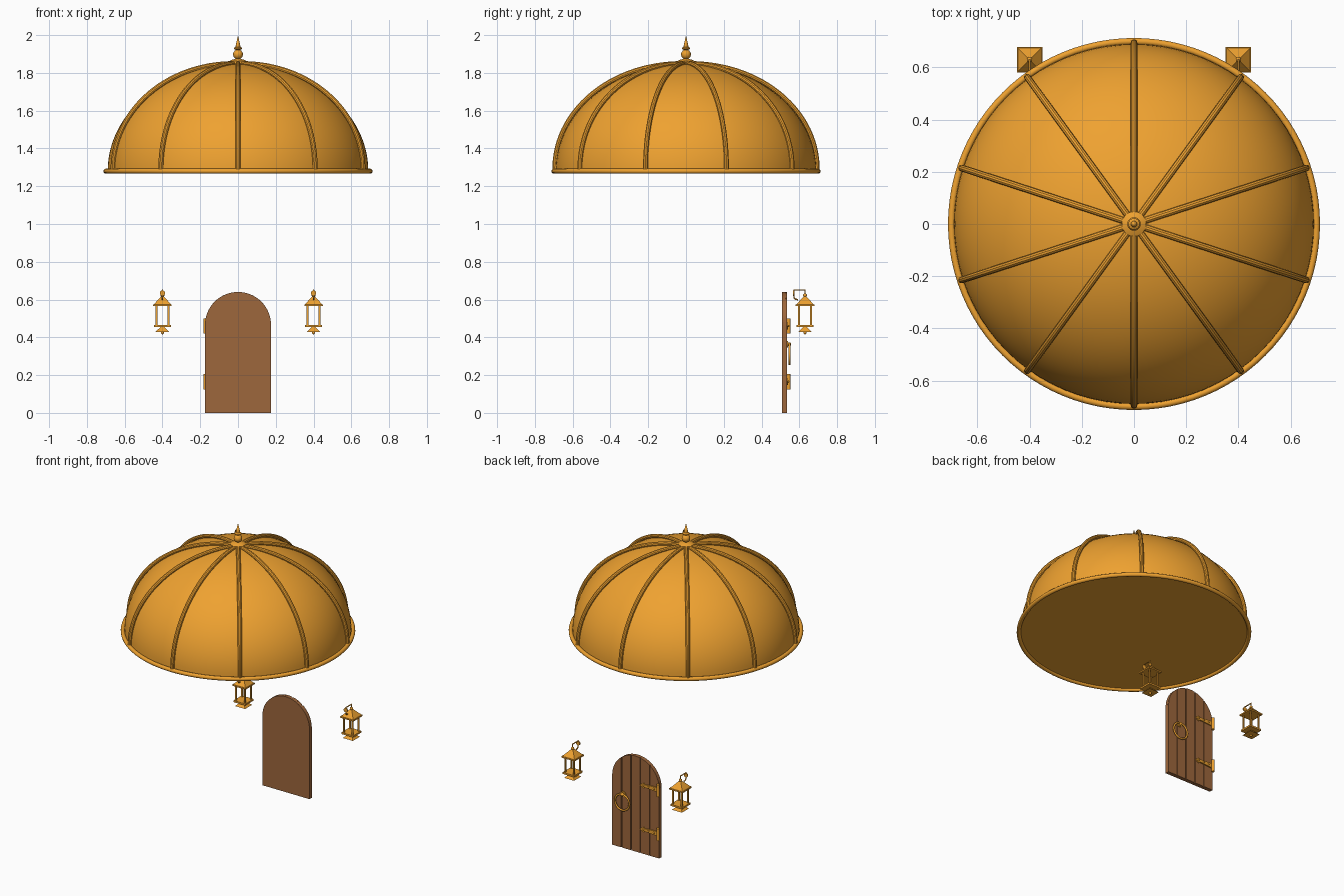
import bpy, bmesh
from math import sin, cos, pi, sqrt, radians

if "Cube" in bpy.data.objects:
    bpy.data.objects.remove(bpy.data.objects["Cube"])


def material(name, rgb):
    m = bpy.data.materials.new(name)
    m.diffuse_color = (*rgb, 1)
    m.use_nodes = True
    m.node_tree.nodes["Principled BSDF"].inputs["Base Color"].default_value = m.diffuse_color
    return m


GOLD = material("gold", (0.86, 0.36, 0.03))
WOOD = material("wood", (0.34, 0.135, 0.045))


def finish(ob, name, mat, smooth=True):
    ob.name = name
    ob.data.materials.append(mat)
    if smooth:
        bpy.ops.object.select_all(action='DESELECT')
        ob.select_set(True)
        bpy.context.view_layer.objects.active = ob
        bpy.ops.object.shade_smooth_by_angle(angle=radians(35))
    return ob


def from_bmesh(name, bm, mat, smooth=True):
    bmesh.ops.remove_doubles(bm, verts=bm.verts, dist=1e-5)
    bmesh.ops.recalc_face_normals(bm, faces=bm.faces)
    me = bpy.data.meshes.new(name)
    bm.to_mesh(me)
    bm.free()
    ob = bpy.data.objects.new(name, me)
    bpy.context.collection.objects.link(ob)
    return finish(ob, name, mat, smooth)


def lathe(name, profile, mat, steps=80):
    bm = bmesh.new()
    vs = [bm.verts.new((r, 0, z)) for r, z in profile]
    es = [bm.edges.new(p) for p in zip(vs, vs[1:])]
    bmesh.ops.spin(bm, geom=vs + es, axis=(0, 0, 1), cent=(0, 0, 0), angle=2 * pi, steps=steps)
    return from_bmesh(name, bm, mat)


def plate(name, outline, y0, y1, mat):
    """Extrude an x-z outline along y."""
    bm = bmesh.new()
    f = bm.faces.new([bm.verts.new((x, y0, z)) for x, z in outline])
    r = bmesh.ops.extrude_face_region(bm, geom=[f])
    bmesh.ops.translate(bm, vec=(0, y1 - y0, 0),
                        verts=[v for v in r['geom'] if isinstance(v, bmesh.types.BMVert)])
    return from_bmesh(name, bm, mat, False)


def tube(name, pts, radius, mat, res=3):
    cu = bpy.data.curves.new(name, 'CURVE')
    cu.dimensions = '3D'
    cu.bevel_depth, cu.bevel_resolution, cu.use_fill_caps = radius, res, True
    sp = cu.splines.new('POLY')
    sp.points.add(len(pts) - 1)
    for p, co in zip(sp.points, pts):
        p.co = (*co, 1)
    ob = bpy.data.objects.new(name, cu)
    bpy.context.collection.objects.link(ob)
    bpy.ops.object.select_all(action='DESELECT')
    ob.select_set(True)
    bpy.context.view_layer.objects.active = ob
    bpy.ops.object.convert(target='MESH')
    return finish(bpy.context.object, name, mat)


def box(name, c, size, mat):
    bpy.ops.mesh.primitive_cube_add(size=1, location=c)
    ob = bpy.context.object
    ob.scale = size
    return finish(ob, name, mat, False)


def ball(name, c, r, mat):
    bpy.ops.mesh.primitive_uv_sphere_add(segments=20, ring_count=12, radius=r, location=c)
    return finish(bpy.context.object, name, mat)


def pyramid(name, x, y, z0, z1, h0, h1, mat):
    bpy.ops.mesh.primitive_cone_add(vertices=4, radius1=h0 * sqrt(2), radius2=h1 * sqrt(2), depth=z1 - z0,
                                    location=(x, y, (z0 + z1) / 2), rotation=(0, 0, pi / 4))
    return finish(bpy.context.object, name, mat, False)


def cylinder(name, c, r, depth, mat, rot=(0, 0, 0)):
    bpy.ops.mesh.primitive_cylinder_add(vertices=20, radius=r, depth=depth, location=c, rotation=rot)
    return finish(bpy.context.object, name, mat)


def torus(name, c, major, minor, mat, rot=(0, 0, 0), segs=48):
    bpy.ops.mesh.primitive_torus_add(major_radius=major, minor_radius=minor, major_segments=segs,
                                     minor_segments=12, location=c, rotation=rot)
    return finish(bpy.context.object, name, mat)


# Dome with closed underside, rim and ten ribs
Z = 1.28
arc = [i * pi / 2 / 28 for i in range(29)]
lathe("dome", [(0, Z)] + [(0.69 * cos(t), Z + 0.567 * sin(t)) for t in arc[:-1]] + [(0, Z + 0.567)], GOLD)
torus("dome_rim", (0, 0, Z), 0.70, 0.013, GOLD, segs=96)
for k in range(10):
    a = pi / 2 + k * pi / 5
    pts = []
    for t in arc[:-1]:
        s = 0.008 * sin(2 * t)
        r = 0.695 * cos(t) + s * cos(t)
        pts.append((r * cos(a), r * sin(a), Z + 0.57 * sin(t) + s * sin(t)))
    tube("dome_rib", pts, 0.013, GOLD)

# Finial: collar, ball, disc and spike
lathe("finial_collar", [(0, 1.84), (0.047, 1.84), (0.047, 1.862), (0.03, 1.87), (0.012, 1.875), (0, 1.875)], GOLD, 32)
ball("finial_ball", (0, 0, 1.898), 0.026, GOLD)
lathe("finial_spike", [(0, 1.92), (0.01, 1.92), (0.022, 1.927), (0.022, 1.932), (0.012, 1.938),
                       (0.012, 1.945), (0, 2.0)], GOLD, 24)

# Arched door: backing slab and five planks on the outer (+y) side
R, ZC = 0.175, 0.465


def top(x):
    return ZC + sqrt(max(0, R * R - x * x))


plate("door_slab", [(-R, 0), (R, 0)] + [(R * cos(i * pi / 32), ZC + R * sin(i * pi / 32)) for i in range(33)],
      0.508, 0.527, WOOD)
for k in range(5):
    x0, x1 = -R + 0.07 * k + 0.003 * (k > 0), -R + 0.07 * (k + 1) - 0.003 * (k < 4)
    crown = [(x1 + (x0 - x1) * i / 10, top(x1 + (x0 - x1) * i / 10)) for i in range(11)]
    plate("door_plank", [(x0, 0), (x1, 0)] + crown, 0.526, 0.534, WOOD)

# Strap hinges on the -x edge
for z in (0.165, 0.46):
    cylinder("hinge_barrel", (-0.172, 0.543, z), 0.010, 0.08, GOLD)
    plate("hinge_strap", [(-0.17, z - 0.016), (-0.07, z - 0.009), (-0.062, z - 0.018), (-0.035, z),
                          (-0.062, z + 0.018), (-0.07, z + 0.009), (-0.17, z + 0.016)], 0.533, 0.541, GOLD)
    for x in (-0.14, -0.1, -0.06):
        ball("hinge_stud", (x, 0.541, z), 0.006, GOLD)

# Ring handle
torus("handle_ring", (0.09, 0.548, 0.312), 0.053, 0.006, GOLD, (pi / 2, 0, 0))
cylinder("handle_plate", (0.09, 0.536, 0.363), 0.018, 0.007, GOLD, (pi / 2, 0, 0))
ball("handle_knob", (0.09, 0.546, 0.363), 0.011, GOLD)

# Two lanterns hanging from hooked brackets
Y = 0.63
for x in (-0.40, 0.40):
    box("lantern_base", (x, Y, 0.461), (0.088, 0.088, 0.011), GOLD)
    pyramid("lantern_foot", x, Y, 0.428, 0.457, 0.037, 0.008, GOLD)
    ball("lantern_drop", (x, Y, 0.424), 0.008, GOLD)
    for sx in (-1, 1):
        for sy in (-1, 1):
            box("lantern_post", (x + sx * 0.032, Y + sy * 0.032, 0.516), (0.009, 0.009, 0.104), GOLD)
    box("lantern_eave", (x, Y, 0.570), (0.098, 0.098, 0.009), GOLD)
    pyramid("lantern_roof", x, Y, 0.574, 0.616, 0.046, 0.008, GOLD)
    ball("lantern_knob", (x, Y, 0.622), 0.010, GOLD)
    tube("lantern_hook", [(x, 0.592, 0.600), (x, 0.580, 0.601), (x, 0.572, 0.610), (x, 0.571, 0.650),
                          (x, 0.630, 0.650), (x, 0.630, 0.618)], 0.004, GOLD, 2)
    cylinder("bracket_plate", (x, 0.571, 0.634), 0.014, 0.007, GOLD, (pi / 2, 0, 0))
